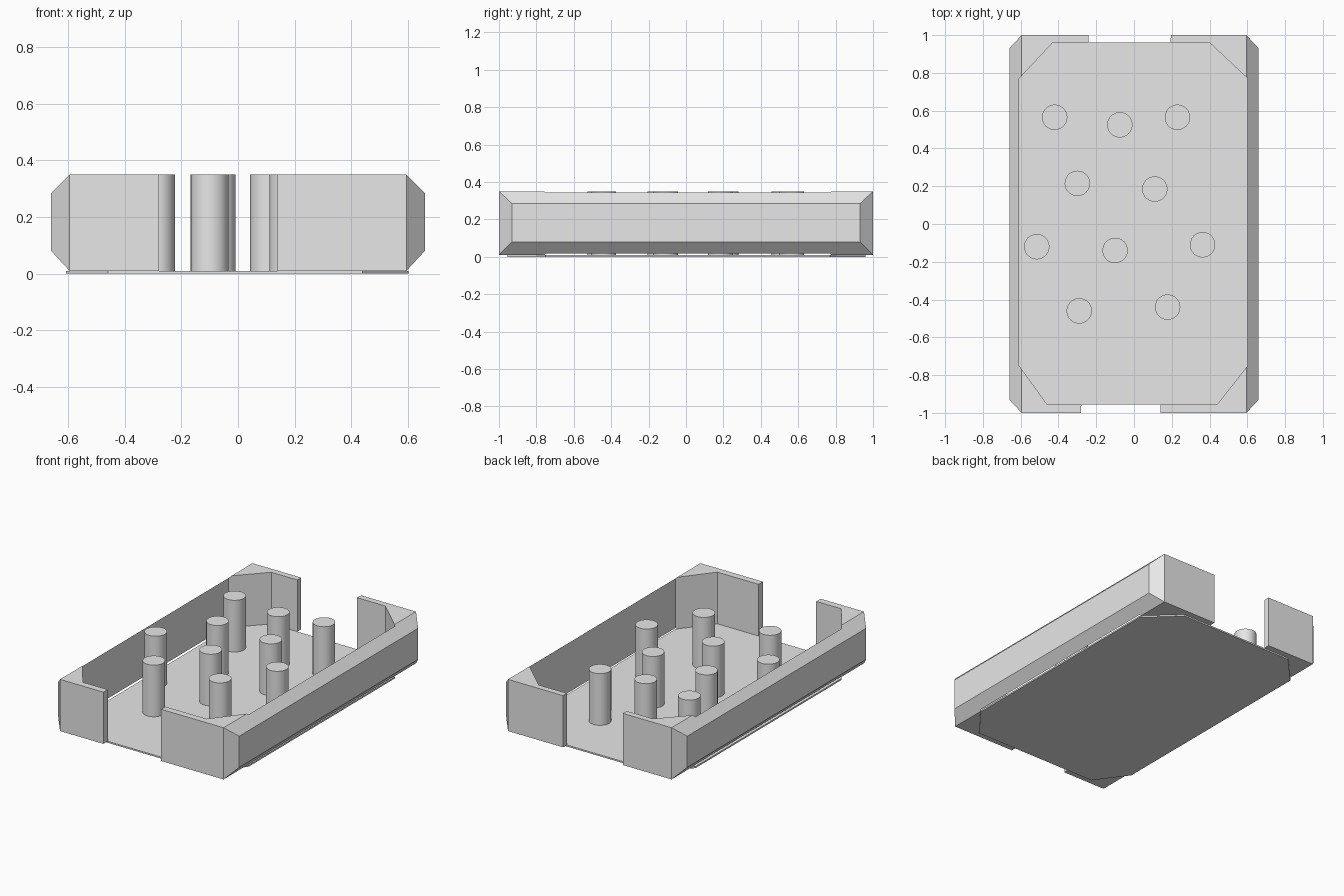
import bpy, bmesh, math

cube = bpy.data.objects.get("Cube")
if cube:
    bpy.data.objects.remove(cube, do_unlink=True)

GREY = (0.8, 0.8, 0.8, 1.0)
grey = bpy.data.materials.new("plain grey")
grey.use_nodes = True
grey.diffuse_color = GREY
grey.node_tree.nodes["Principled BSDF"].inputs["Base Color"].default_value = GREY

FLOOR_TOP, RIM = 0.01, 0.35


def add_object(name, bm):
    bmesh.ops.recalc_face_normals(bm, faces=bm.faces)
    mesh = bpy.data.meshes.new(name)
    bm.to_mesh(mesh)
    bm.free()
    mesh.materials.append(grey)
    obj = bpy.data.objects.new(name, mesh)
    bpy.context.collection.objects.link(obj)
    return obj


def prism(name, outline, bottom, top):
    bm = bmesh.new()
    base = bm.faces.new([bm.verts.new((x, y, bottom)) for x, y in outline])
    raised = bmesh.ops.extrude_face_region(bm, geom=[base])["geom"]
    verts = [g for g in raised if isinstance(g, bmesh.types.BMVert)]
    bmesh.ops.translate(bm, verts=verts, vec=(0, 0, top - bottom))
    return add_object(name, bm)


# Floor plate with clipped corners
outline = [(-0.46, -0.955), (0.44, -0.955), (0.602, -0.75), (0.602, 0.77),
           (0.40, 0.96), (-0.43, 0.96), (-0.608, 0.77), (-0.608, -0.75)]
floor = prism("floor_plate", outline, 0, FLOOR_TOP)

# Bevelled side walls, wrapping round the ends and hollowed by the floor outline
cutter = prism("interior_cutter", outline, -0.5, 1)
cutter.hide_render = True


def wall(name, side, front_end, back_end):
    bm = bmesh.new()
    for z in (FLOOR_TOP, RIM):
        for x, y in ((front_end, -1), (back_end, 1),
                     (side * 0.595, -1), (side * 0.595, 1)):
            bm.verts.new((x, y, z))
    for z in (0.08, 0.285):
        for y in (-0.93, 0.93):
            bm.verts.new((side * 0.66, y, z))
    bmesh.ops.convex_hull(bm, input=bm.verts)
    bmesh.ops.dissolve_limit(bm, angle_limit=math.radians(1),
                             verts=bm.verts, edges=bm.edges)
    obj = add_object(name, bm)
    mod = obj.modifiers.new("hollow", "BOOLEAN")
    mod.operation = "DIFFERENCE"
    mod.solver = "EXACT"
    mod.object = cutter
    bpy.context.view_layer.update()
    evaluated = obj.evaluated_get(bpy.context.evaluated_depsgraph_get())
    obj.data = bpy.data.meshes.new_from_object(evaluated)
    obj.modifiers.clear()


wall("left_wall", 1, 0.14, 0.195)
wall("right_wall", -1, -0.28, -0.24)
bpy.data.objects.remove(cutter, do_unlink=True)

# Round pegs standing on the floor
pegs = [(-0.42, 0.565), (-0.075, 0.525), (0.23, 0.565), (-0.30, 0.215),
        (0.11, 0.185), (-0.515, -0.12), (-0.10, -0.14), (0.363, -0.11),
        (-0.29, -0.46), (0.178, -0.44)]
for i, (x, y) in enumerate(pegs, 1):
    bpy.ops.mesh.primitive_cylinder_add(
        vertices=48, radius=0.067, depth=RIM - FLOOR_TOP,
        location=(x, y, (RIM + FLOOR_TOP) / 2))
    peg = bpy.context.object
    peg.name = f"peg_{i}"
    peg.data.materials.append(grey)
    bpy.ops.object.shade_smooth_by_angle()
